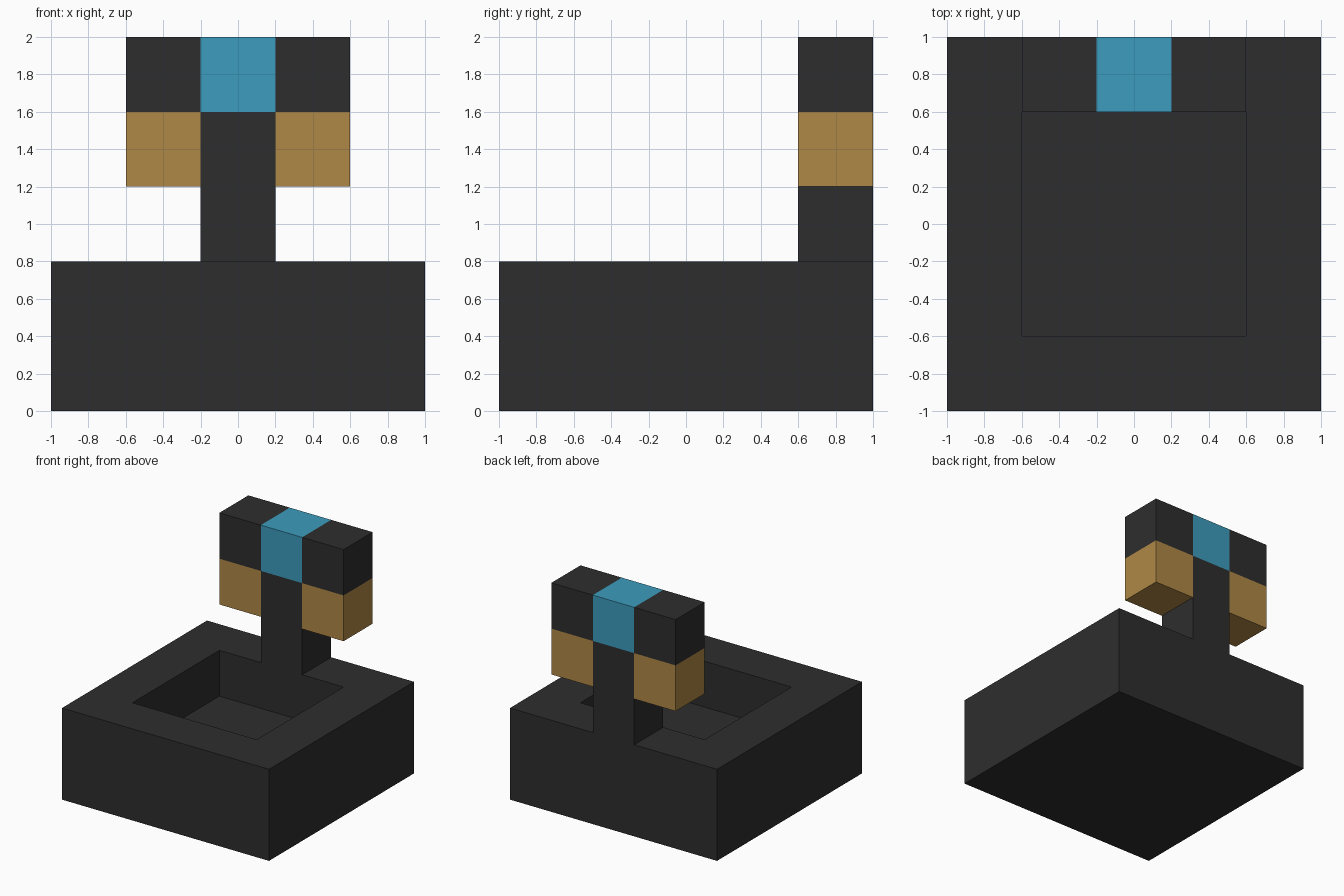
import bpy
import bmesh
from mathutils import Matrix, Vector

default = bpy.data.objects.get("Cube")
if default:
    bpy.data.objects.remove(default, do_unlink=True)


def material(name, rgb):
    mat = bpy.data.materials.new(name)
    mat.use_nodes = True
    color = (*rgb, 1.0)
    mat.diffuse_color = color
    mat.node_tree.nodes["Principled BSDF"].inputs["Base Color"].default_value = color
    return mat


charcoal = material("charcoal", (0.027, 0.027, 0.027))
blue = material("blue", (0.045, 0.333, 0.515))
tan = material("tan", (0.429, 0.246, 0.061))


def box(name, size, center, mat, pit=None):
    """Box part; pit = (rim width, depth) sinks a square recess in its top."""
    bm = bmesh.new()
    bmesh.ops.create_cube(bm, size=1, matrix=Matrix.Diagonal((*size, 1)))
    if pit:
        rim, depth = pit
        top = max(bm.faces, key=lambda f: f.calc_center_median().z)
        bmesh.ops.inset_region(bm, faces=[top], thickness=rim, use_even_offset=True)
        top = min((f for f in bm.faces if f.normal.z > 0.9),
                  key=lambda f: f.calc_center_median().xy.length
                  + max(v.co.xy.length for v in f.verts))
        floor = bmesh.ops.extrude_discrete_faces(bm, faces=[top])["faces"][0]
        bmesh.ops.translate(bm, verts=floor.verts, vec=Vector((0, 0, -depth)))
    bmesh.ops.recalc_face_normals(bm, faces=bm.faces)
    mesh = bpy.data.meshes.new(name)
    bm.to_mesh(mesh)
    bm.free()
    mesh.materials.append(mat)
    obj = bpy.data.objects.new(name, mesh)
    obj.location = center
    bpy.context.collection.objects.link(obj)
    return obj


# Block unit and the depth line shared by the upright parts
U = 0.4
BACK = 0.8

# Hollow basin
box("basin", (2, 2, 2 * U), (0, 0, U), charcoal, pit=(U, U))

# Upright post with its cap
box("post", (U, U, 2 * U), (0, BACK, 3 * U), charcoal)
box("post_cap", (U, U, U), (0, BACK, 4.5 * U), blue)

# Arms and the blocks hanging below them
for side, x in (("left", U), ("right", -U)):
    box(side + "_arm", (U, U, U), (x, BACK, 4.5 * U), charcoal)
    box(side + "_hanging_block", (U, U, U), (x, BACK, 3.5 * U), tan)
